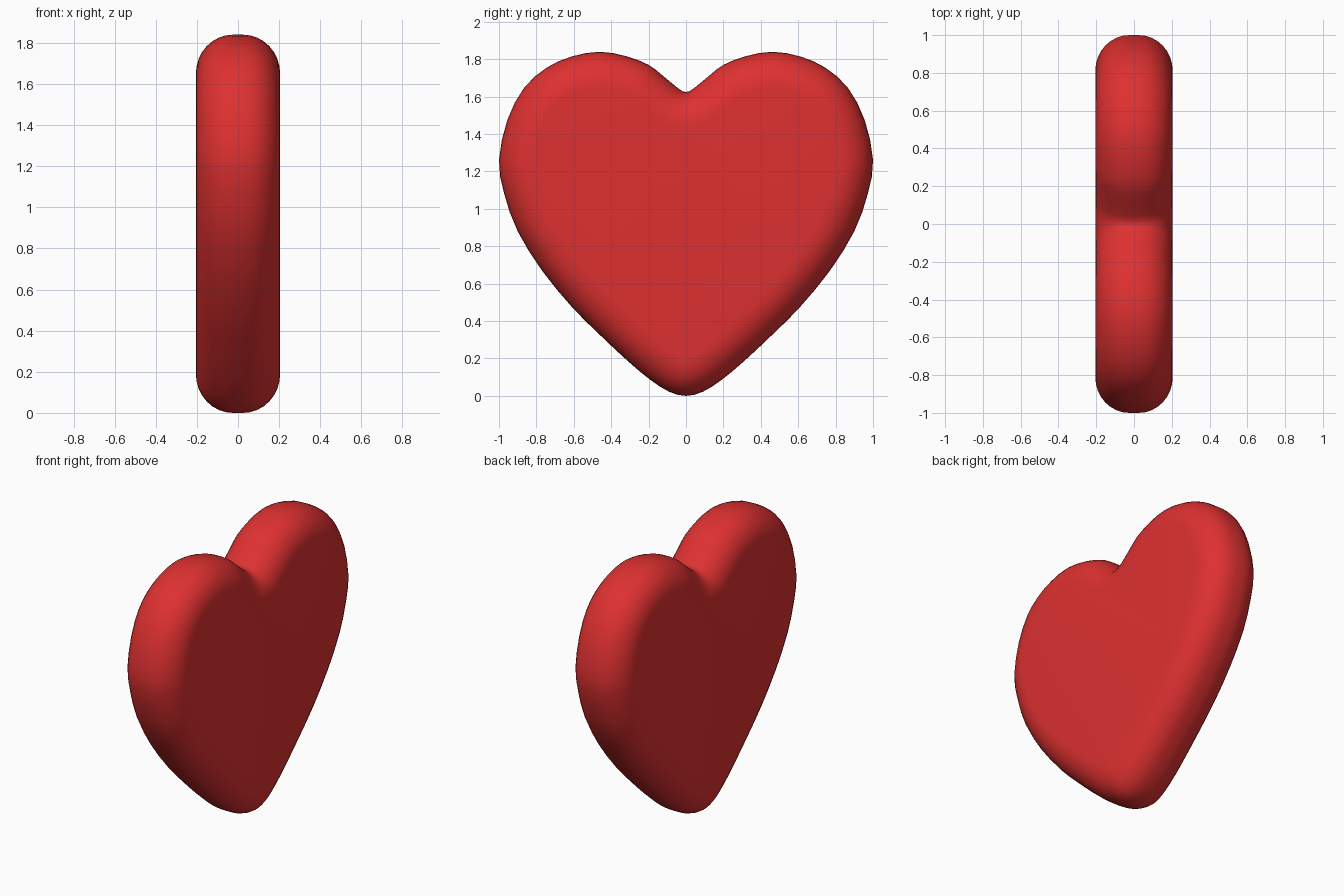
import bpy, bmesh, math
from mathutils import Vector

if "Cube" in bpy.data.objects:
    bpy.data.objects.remove(bpy.data.objects["Cube"])

HALF_X = 0.205   # half thickness
ROUND_X = 0.18   # rounding along the thickness
ROUND_IN = 0.19  # rounding towards the middle of the face

# right half of the heart outline (y, z), from cleft to bottom tip
half = [(0, 1.625), (0.04, 1.643), (0.13, 1.717), (0.20, 1.77), (0.315, 1.815),
        (0.46, 1.84), (0.61, 1.815), (0.745, 1.755), (0.866, 1.647),
        (0.955, 1.476), (1.0, 1.26), (0.972, 1.08), (0.90, 0.88),
        (0.77, 0.67), (0.61, 0.475), (0.47, 0.335), (0.31, 0.185),
        (0.19, 0.085), (0.09, 0.022), (0, 0)]
ctrl = [Vector(p) for p in half]
ctrl += [Vector((-p[0], p[1])) for p in half[-2:0:-1]]


def smooth_loop(pts, steps):
    """Closed Catmull-Rom curve through the points."""
    n, out = len(pts), []
    for i in range(n):
        a, b, c, d = (pts[(i + k) % n] for k in (-1, 0, 1, 2))
        for s in range(steps):
            t = s / steps
            out.append(0.5 * (2 * b + (c - a) * t + (2 * a - 5 * b + 4 * c - d) * t * t
                              + (3 * b - a - 3 * c + d) * t ** 3))
    return out


loop = smooth_loop(ctrl, 2)
n = len(loop)
inward = []
for i in range(n):
    t = (loop[(i + 1) % n] - loop[i - 1]).normalized()
    inward.append(Vector((t.y, -t.x)))  # clockwise loop: inside is to the right


def inset(i, d):
    p = loop[i] + inward[i] * d
    # keep points on their own side of the centre line
    if loop[i].x > 1e-4:
        p.x = max(p.x, 0.05 * loop[i].x)
    elif loop[i].x < -1e-4:
        p.x = min(p.x, 0.05 * loop[i].x)
    return p


# rounded rim built from stacked inset rings, closed by two flat faces
bm = bmesh.new()
STEPS = 8
sections = []
for side in (-1, 1):
    for k in range(STEPS + 1):
        a = math.pi / 2 * k / STEPS
        if side < 0:
            a = math.pi / 2 - a
        sections.append((side * (HALF_X - ROUND_X + ROUND_X * math.sin(a)),
                         ROUND_IN * (1 - math.cos(a))))
rings = []
for x, d in sections:
    ring = []
    for i in range(n):
        p = inset(i, d)
        ring.append(bm.verts.new((x, p.x, p.y)))
    rings.append(ring)
for r0, r1 in zip(rings, rings[1:]):
    for i in range(n):
        j = (i + 1) % n
        bm.faces.new((r0[i], r0[j], r1[j], r1[i]))
bm.faces.new(rings[0])
bm.faces.new(rings[-1])
bmesh.ops.recalc_face_normals(bm, faces=bm.faces)
for f in bm.faces:
    f.smooth = True

mesh = bpy.data.meshes.new("heart")
bm.to_mesh(mesh)
bm.free()
red = bpy.data.materials.new("red")
red.diffuse_color = (0.73, 0.03, 0.03, 1)
red.use_nodes = True
red.node_tree.nodes["Principled BSDF"].inputs["Base Color"].default_value = red.diffuse_color
mesh.materials.append(red)
heart = bpy.data.objects.new("heart", mesh)
bpy.context.collection.objects.link(heart)
